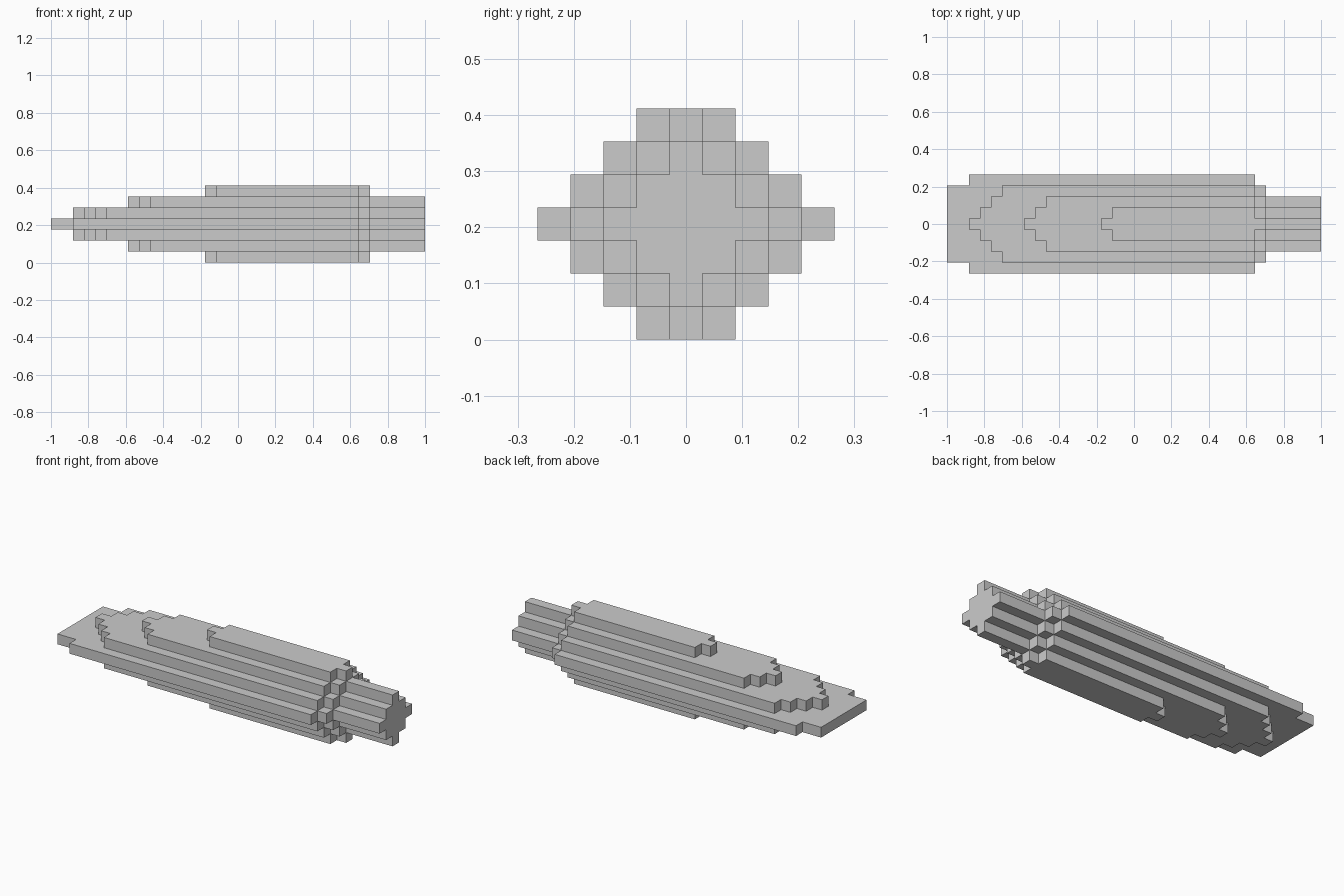
import bpy, bmesh
from mathutils import Vector

if "Cube" in bpy.data.objects:
    bpy.data.objects.remove(bpy.data.objects["Cube"])

U = 2 / 34                      # size of one block
NOSE = [0, 2, 7, 14]            # first block of each layer, middle layer outwards


def span(j, k):
    """Start and end block along x for row j, layer k (measured from the axis)."""
    j, k = abs(j), abs(k)
    if j + k > 4 or k > 3:
        return 0, 0
    start = NOSE[k] + j if k else (2 if j == 4 else 0)
    end = {3: 29, 4: 28}.get(j + k, 34)
    return start, end


# Filled blocks of the stepped, diamond-section hull
cells = {(i, j, k) for j in range(-4, 5) for k in range(-3, 4)
         for i in range(*span(j, k))}

# Outer block faces only
bm = bmesh.new()
for c in cells:
    centre = Vector(((c[0] - 16.5) * U, c[1] * U, (c[2] + 3.5) * U))
    for axis in range(3):
        for s in (-1, 1):
            nb = list(c)
            nb[axis] += s
            if tuple(nb) in cells:
                continue
            n, a, b = Vector(), Vector(), Vector()
            n[axis], a[(axis + 1) % 3], b[(axis + 2) % 3] = s * U / 2, U / 2, s * U / 2
            bm.faces.new([bm.verts.new(centre + n + p)
                          for p in (-a - b, a - b, a + b, b - a)])

# Weld and merge flat areas into clean faces
bmesh.ops.remove_doubles(bm, verts=bm.verts, dist=1e-4)
bmesh.ops.dissolve_limit(bm, angle_limit=0.01, verts=bm.verts, edges=bm.edges)
bmesh.ops.recalc_face_normals(bm, faces=bm.faces)

mesh = bpy.data.meshes.new("stepped_hull")
bm.to_mesh(mesh)
bm.free()
bpy.context.collection.objects.link(bpy.data.objects.new("stepped_hull", mesh))
